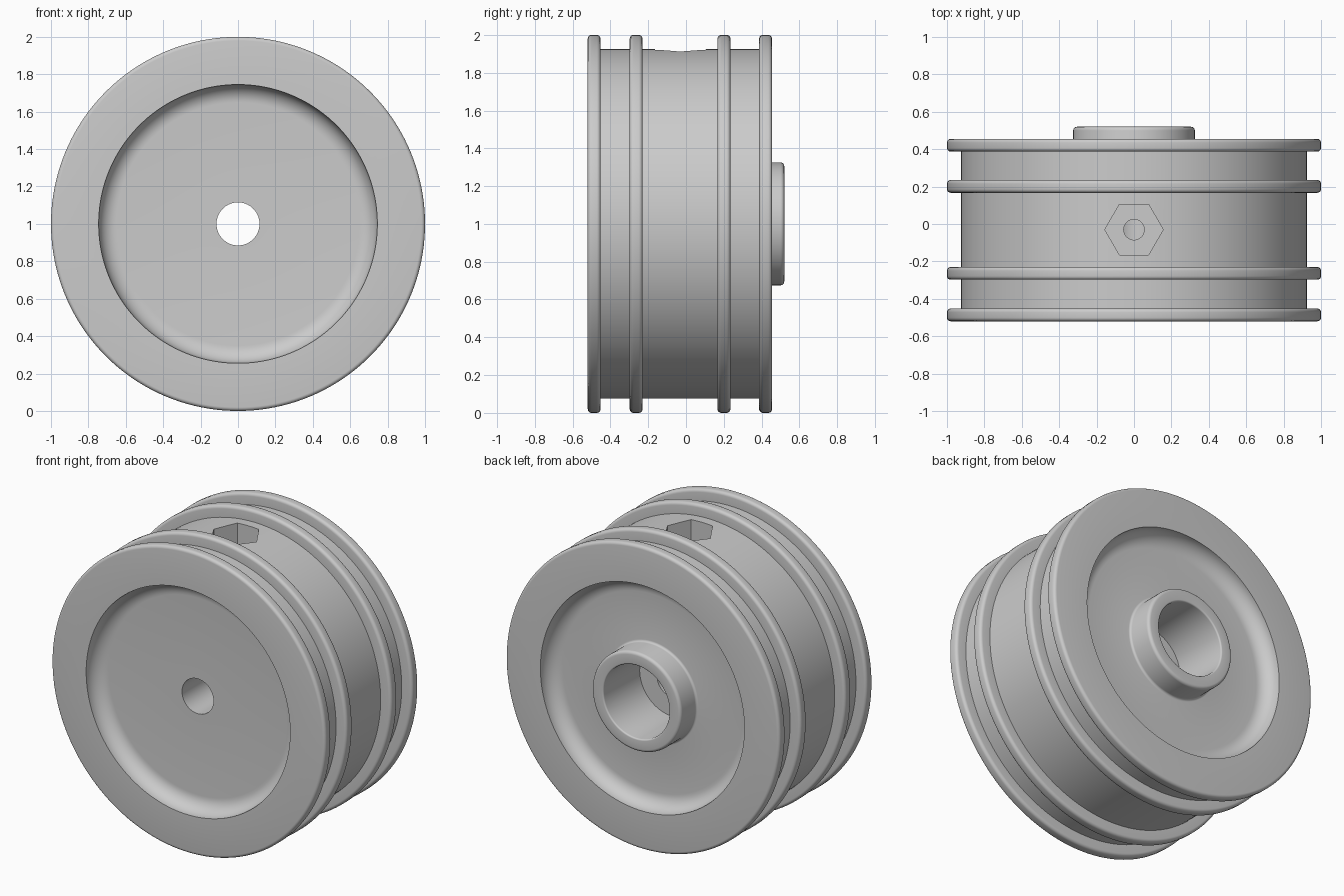
import bpy, bmesh, math
from mathutils import Vector, Matrix

cube = bpy.data.objects.get("Cube")
if cube:
    bpy.data.objects.remove(cube, do_unlink=True)

grey = bpy.data.materials.new("plain grey")
grey.use_nodes = True
grey.diffuse_color = (0.6, 0.6, 0.6, 1)
grey.node_tree.nodes["Principled BSDF"].inputs["Base Color"].default_value = (0.6, 0.6, 0.6, 1)

SEGMENTS = 160


def make_object(name, bm):
    bmesh.ops.recalc_face_normals(bm, faces=bm.faces)
    mesh = bpy.data.meshes.new(name)
    bm.to_mesh(mesh)
    bm.free()
    mesh.materials.append(grey)
    obj = bpy.data.objects.new(name, mesh)
    bpy.context.collection.objects.link(obj)
    return obj


def round_corners(corners):
    """Turn (y, radius, fillet) corners into a closed outline with arcs."""
    outline = []
    for i, (y, r, fillet) in enumerate(corners):
        p = Vector((y, r))
        if not fillet:
            outline.append(p)
            continue
        a = (Vector(corners[i - 1][:2]) - p).normalized()
        b = (Vector(corners[(i + 1) % len(corners)][:2]) - p).normalized()
        centre = p + (a + b) * fillet
        steps = 10 if fillet > 0.05 else 5
        for k in range(steps + 1):
            t = k / steps * math.pi / 2
            outline.append(centre - b * fillet * math.cos(t) - a * fillet * math.sin(t))
    return outline


def lathe(name, outline):
    """Spin a closed outline about the axle."""
    bm = bmesh.new()
    rings = []
    for s in range(SEGMENTS):
        t = 2 * math.pi * s / SEGMENTS
        rings.append([bm.verts.new((p.y * math.sin(t), p.x, 1 + p.y * math.cos(t)))
                      for p in outline])
    n = len(outline)
    for s in range(SEGMENTS):
        here, after = rings[s], rings[(s + 1) % SEGMENTS]
        for j in range(n):
            k = (j + 1) % n
            bm.faces.new((here[j], here[k], after[k], after[j]))
    return make_object(name, bm)


def cut_prism(target, sides, radius, bottom, top):
    """Cut an upright prism out of the target."""
    bm = bmesh.new()
    bmesh.ops.create_cone(bm, cap_ends=True, segments=sides, radius1=radius,
                          radius2=radius, depth=top - bottom)
    for v in bm.verts:
        v.co = Matrix.Rotation(math.pi / 2, 3, 'Z') @ v.co if sides == 6 else v.co
    # a hexagon has its points to the left and right
    if sides == 6 and max(v.co.x for v in bm.verts) < radius * 0.95:
        bmesh.ops.rotate(bm, verts=bm.verts, matrix=Matrix.Rotation(math.pi / 6, 3, 'Z'))
    bmesh.ops.translate(bm, verts=bm.verts, vec=(0, -0.03, (top + bottom) / 2))
    cutter = make_object("cutter", bm)
    cutter.hide_render = True
    mod = target.modifiers.new("cut", 'BOOLEAN')
    mod.operation = 'DIFFERENCE'
    mod.solver = 'EXACT'
    mod.object = cutter
    bpy.context.view_layer.objects.active = target
    bpy.ops.object.modifier_apply(modifier=mod.name)
    bpy.data.objects.remove(cutter, do_unlink=True)


# Front recess and rim face
AXLE, BORE, HUB, RECESS, BARREL = 0.115, 0.24, 0.325, 0.745, 0.925
corners = [(-0.42, AXLE, 0), (-0.42, RECESS, 0.095), (-0.52, RECESS, 0)]

# Four raised rings along the barrel
for start, end in ((-0.52, -0.452), (-0.298, -0.23), (0.167, 0.235), (0.387, 0.455)):
    if start > -0.5:
        corners.append((start, BARREL, 0))
    corners += [(start, 1, 0.02), (end, 1, 0.02)]
    if end < 0.4:
        corners.append((end, BARREL, 0))

# Back recess, hub and stepped bore
corners += [(0.455, RECESS, 0), (0.355, RECESS, 0.095), (0.355, HUB, 0.015),
            (0.52, HUB, 0.02), (0.52, BORE, 0.01), (0.14, BORE, 0), (0.14, AXLE, 0)]
wheel = lathe("wheel", round_corners(corners))

# Nut pocket and screw hole in the top of the barrel
cut_prism(wheel, 6, 0.156, 1.67, 2.1)
cut_prism(wheel, 32, 0.055, 1.0, 1.8)

bpy.ops.object.select_all(action='DESELECT')
wheel.select_set(True)
bpy.context.view_layer.objects.active = wheel
bpy.ops.object.shade_smooth_by_angle(angle=math.radians(30))
